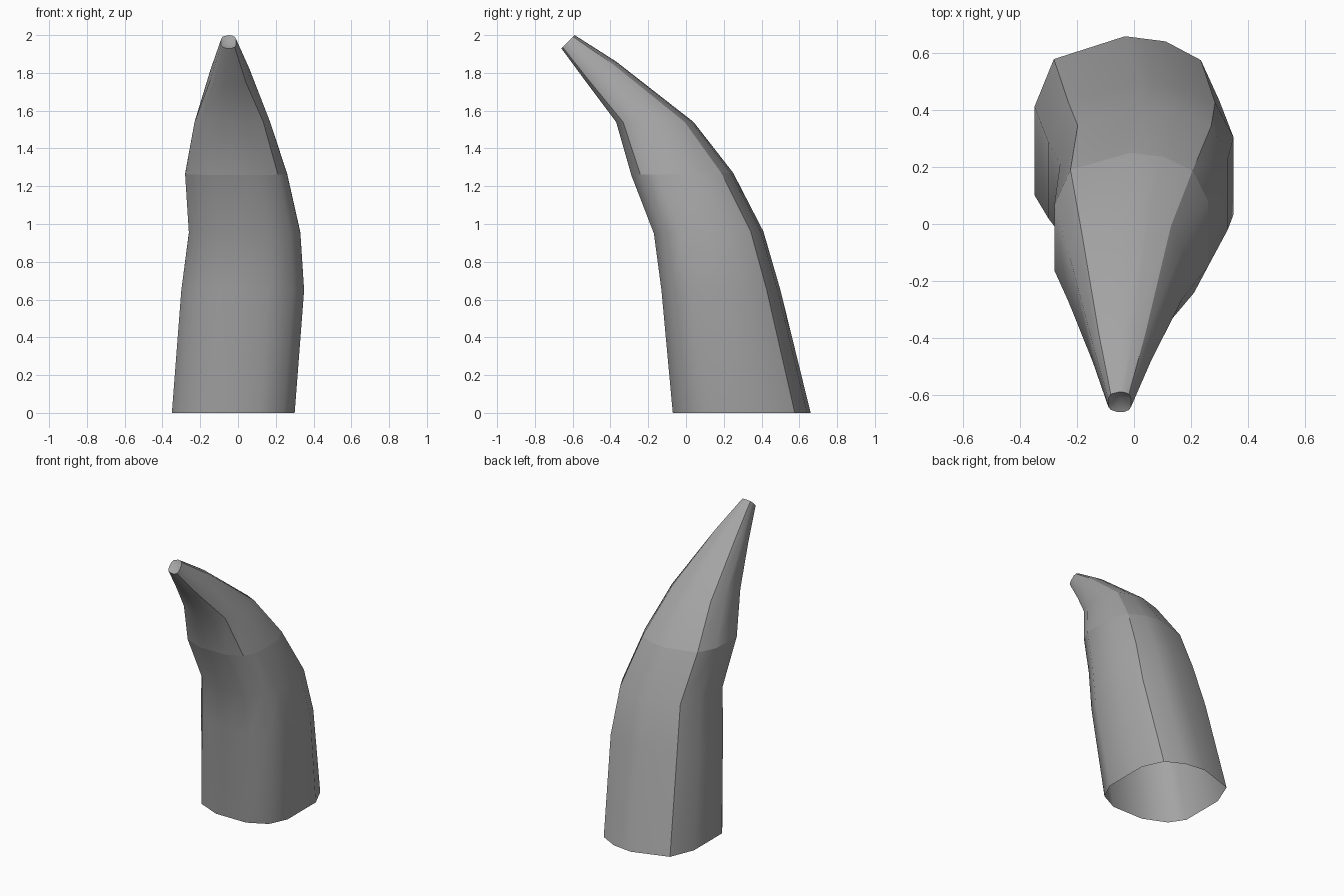
import bpy
import bmesh

cube = bpy.data.objects.get("Cube")
if cube:
    bpy.data.objects.remove(cube, do_unlink=True)

# One flat colour
grey = bpy.data.materials.new("stone grey")
grey.use_nodes = True
colour = (0.37, 0.37, 0.37, 1)
grey.diffuse_color = colour
grey.node_tree.nodes["Principled BSDF"].inputs["Base Color"].default_value = colour

# Cross-section, scaled to -1..1 both ways, starting at the back right crease
SECTION = [(-.79, .78), (-.02, 1), (.42, .95), (.8, .77), (1, .38), (1, -.48),
           (.82, -.82), (.42, -1), (-.3, -1), (-.79, -.81), (-1, -.53), (-1, .32)]
BACK_RIGHT, BACK_LEFT, FRONT_LEFT = 0, 3, 6

# Rings: x min, x max, front y, front z, back y, back z
RINGS = [(-.35, .30, -.07, 0, .66, 0),
         (-.30, .35, -.13, .65, .50, .65),
         (-.26, .33, -.17, .95, .41, .96),
         (-.28, .26, -.29, 1.26, .25, 1.27),
         (-.23, .17, -.37, 1.54, .04, 1.54),
         (-.145, .06, -.52, 1.74, -.37, 1.86),
         (-.09, -.01, -.66, 1.93, -.59, 2.0)]
SHOULDER = 3

# Horn body: skin the rings, base left open
bm = bmesh.new()
rings = []
for x0, x1, yf, zf, yb, zb in RINGS:
    ring = []
    for u, v in SECTION:
        t = (v + 1) / 2
        ring.append(bm.verts.new(((x0 + x1) / 2 + u * (x1 - x0) / 2,
                                  yf + (yb - yf) * t, zf + (zb - zf) * t)))
    rings.append(ring)
n = len(SECTION)
for low, high in zip(rings, rings[1:]):
    for i in range(n):
        j = (i + 1) % n
        bm.faces.new((low[j], low[i], high[i], high[j]))
tip = bm.faces.new(rings[-1][::-1])
for face in bm.faces:
    face.smooth = True


def crease(a, b):
    edge = bm.edges.get((a, b))
    if edge:
        edge.smooth = False


# Sharp lengthwise creases, shoulder line and tip rim
for k in range(len(rings) - 1):
    for i in (BACK_RIGHT, BACK_LEFT, FRONT_LEFT):
        if i != FRONT_LEFT or k >= SHOULDER:
            crease(rings[k][i], rings[k + 1][i])
for ring in (rings[SHOULDER], rings[-1]):
    for i in range(n):
        crease(ring[i], ring[(i + 1) % n])

# Slightly dished tip
dish = bmesh.ops.poke(bm, faces=[tip])["verts"][0]
dish.co.y += 0.015
dish.co.z -= 0.015

mesh = bpy.data.meshes.new("horn")
bm.normal_update()
bm.to_mesh(mesh)
bm.free()
mesh.materials.append(grey)
horn = bpy.data.objects.new("horn", mesh)
bpy.context.collection.objects.link(horn)
